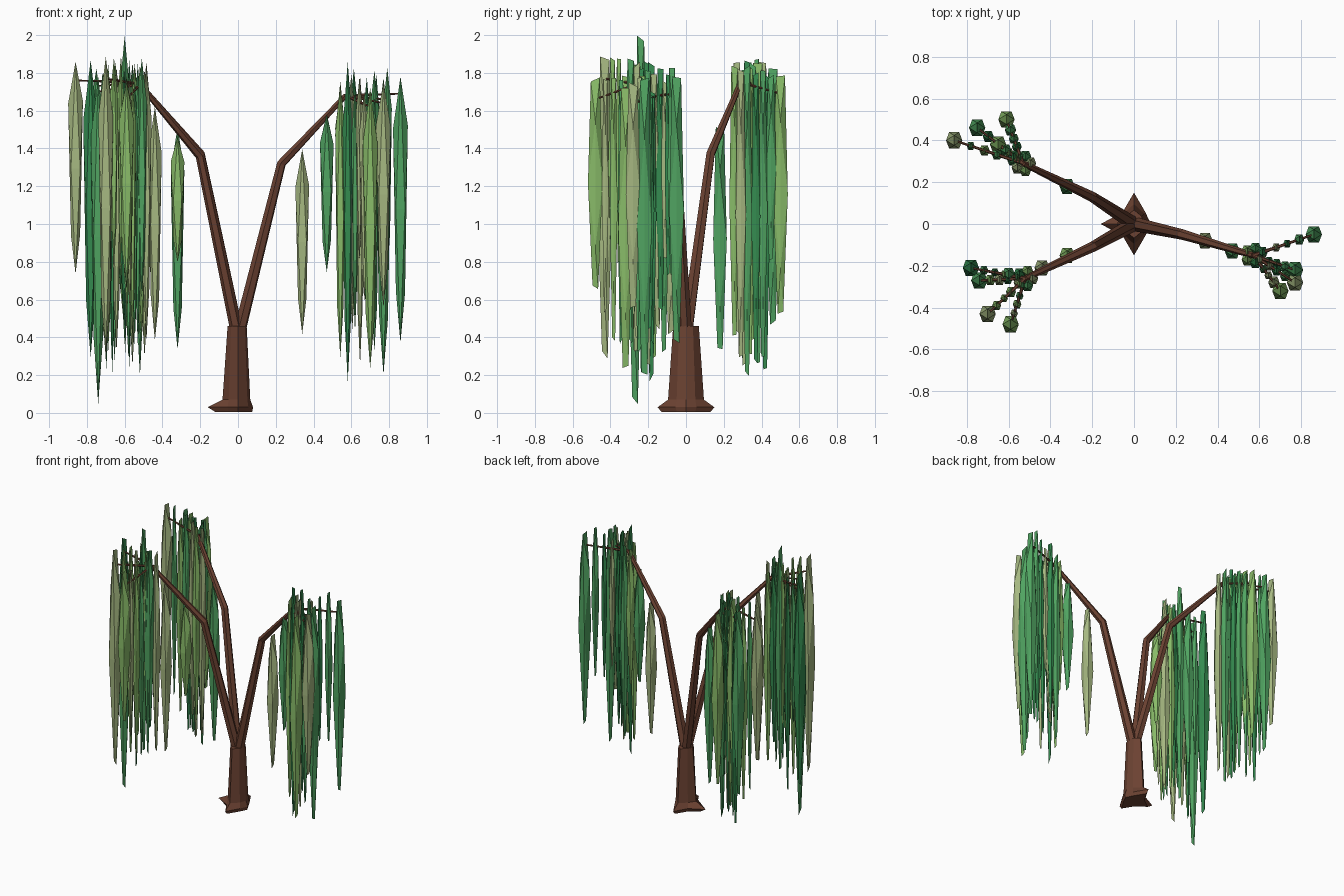
import bpy, bmesh, math, random
from mathutils import Vector

if "Cube" in bpy.data.objects:
    bpy.data.objects.remove(bpy.data.objects["Cube"])
rng = random.Random(4)


def material(name, rgb):
    mat = bpy.data.materials.new(name)
    mat.use_nodes = True
    mat.diffuse_color = (*rgb, 1)
    mat.node_tree.nodes["Principled BSDF"].inputs["Base Color"].default_value = (*rgb, 1)
    return mat


bark = material("bark_brown", (0.15, 0.055, 0.032))
GREEN, DEEP, LIGHT, OLIVE = range(4)
greens = [material("leaf_green", (0.08, 0.37, 0.12)),
          material("deep_green", (0.035, 0.26, 0.08)),
          material("light_green", (0.25, 0.50, 0.14)),
          material("olive_green", (0.38, 0.48, 0.22))]


def mesh_object(name, bm, mats):
    mesh = bpy.data.meshes.new(name)
    bmesh.ops.recalc_face_normals(bm, faces=bm.faces)
    bm.to_mesh(mesh)
    bm.free()
    for mat in mats:
        mesh.materials.append(mat)
    obj = bpy.data.objects.new(name, mesh)
    bpy.context.collection.objects.link(obj)
    return obj


def limb(name, paths, radii):
    """Tapered six-sided tubes along straight paths."""
    curve = bpy.data.curves.new(name, "CURVE")
    curve.dimensions = "3D"
    curve.bevel_depth = 1
    curve.bevel_resolution = 1
    curve.use_fill_caps = True
    for path in paths:
        spline = curve.splines.new("POLY")
        spline.points.add(len(path) - 1)
        spline.use_smooth = False
        for point, co, radius in zip(spline.points, path, radii):
            point.co = (*co, 1)
            point.radius = radius
    curve.materials.append(bark)
    obj = bpy.data.objects.new(name, curve)
    bpy.context.collection.objects.link(obj)


def add_leaf(bm, x, y, top, bottom, radius, colour):
    """A stretched twenty-sided leaf mass, narrower towards its bottom."""
    mid, half = (top + bottom) / 2, (top - bottom) / 2
    g = 0.618
    verts = []
    for a in (-1, 1):
        for b in (-1, 1):
            for cx, cy, cz in ((0, a * g, b), (a * g, b, 0), (b, 0, a * g)):
                slim = 0.62 if cz < 0 else 1
                z = mid + half * cz * (1 - rng.random() * 0.06)
                verts.append(bm.verts.new((x + cx * radius * slim,
                                           y + cy * radius * slim, z)))
    hull = bmesh.ops.convex_hull(bm, input=verts)
    for item in hull["geom"]:
        if isinstance(item, bmesh.types.BMFace):
            item.material_index = colour


# Trunk with a flared, pointed foot
bm = bmesh.new()
rings = [(0.005, 0.075, 0.13, 0.12, 0.07), (0.03, 0.08, 0.15, 0.16, 0.078),
         (0.07, 0.065, 0.095, 0.082, 0.07), (0.46, 0.046, 0.068, 0.055, 0.052)]
previous = None
for z, right, side, left, diagonal in rings:
    reach = [right, diagonal, side, diagonal, left, diagonal, side, diagonal]
    ring = [bm.verts.new((r * math.cos(i * math.pi / 4), r * math.sin(i * math.pi / 4), z))
            for i, r in enumerate(reach)]
    if previous:
        for i in range(8):
            j = (i + 1) % 8
            bm.faces.new((previous[i], previous[j], ring[j], ring[i]))
    else:
        bm.faces.new(ring[::-1])
    previous = ring
bm.faces.new(previous)
mesh_object("trunk", bm, [bark])

# Each branch: elbow, tip, twig ends (x, y, z, leaf bottom, colour), lone leaves
branches = {
    "left": ((0.23, -0.05, 1.32), (0.57, -0.15, 1.68),
             [(0.86, -0.05, 1.69, 0.35, GREEN), (0.77, -0.22, 1.66, 0.2, GREEN),
              (0.77, -0.28, 1.64, 0.55, OLIVE), (0.70, -0.32, 1.62, 0.21, LIGHT)],
             [(0.34, -0.08, 1.40, 0.41, OLIVE), (0.47, -0.13, 1.60, 0.74, GREEN)]),
    "back_right": ((-0.2, 0.13, 1.37), (-0.53, 0.29, 1.75),
                   [(-0.86, 0.40, 1.76, 0.71, OLIVE), (-0.75, 0.46, 1.73, 0.45, GREEN),
                    (-0.65, 0.38, 1.74, 0.6, LIGHT), (-0.61, 0.50, 1.69, 0.5, LIGHT)],
                   [(-0.32, 0.18, 1.52, 0.32, GREEN)]),
    "front_right": ((-0.2, -0.11, 1.36), (-0.52, -0.26, 1.74),
                    [(-0.78, -0.21, 1.76, 0.28, DEEP), (-0.74, -0.27, 1.70, 0.04, GREEN),
                     (-0.70, -0.43, 1.77, 0.28, OLIVE), (-0.59, -0.48, 1.66, 0.65, LIGHT)],
                    [(-0.44, -0.21, 1.63, 0.36, OLIVE), (-0.32, -0.15, 1.47, 0.78, LIGHT)]),
}
for side, (elbow, tip, ends, lone) in branches.items():
    limb(side + "_branch", [[(0, 0, 0.4), elbow, tip]], (0.034, 0.025, 0.014))
    limb(side + "_twigs", [[tip, end[:3]] for end in ends], (0.009, 0.005))

    bm = bmesh.new()
    for x, y, top, bottom, colour in lone:
        add_leaf(bm, x, y, top, bottom, 0.036, colour)
    # Leaves strung along the twigs, growing towards the ends
    for *end, bottom, colour in ends:
        end = Vector(end)
        add_leaf(bm, end.x, end.y, end.z + 0.12, bottom, 0.039, colour)
        for t in (0.15, 0.38, 0.56, 0.76):
            p = Vector(tip).lerp(end, t)
            add_leaf(bm, p.x, p.y, p.z + rng.uniform(0.04, 0.16),
                     rng.uniform(0.2, 0.8), 0.017 + 0.01 * rng.random(), rng.randrange(4))
    # Dense bunch around the branch tip
    for i in range(5):
        angle = i * math.tau / 5
        add_leaf(bm, tip[0] + 0.035 * math.cos(angle), tip[1] + 0.035 * math.sin(angle),
                 tip[2] + rng.uniform(0.02, 0.2), rng.uniform(0.15, 0.7), 0.027,
                 rng.randrange(4))
    if side == "front_right":
        add_leaf(bm, -0.6, -0.24, 2.0, 0.35, 0.03, GREEN)
    mesh_object(side + "_hanging_leaves", bm, greens)
